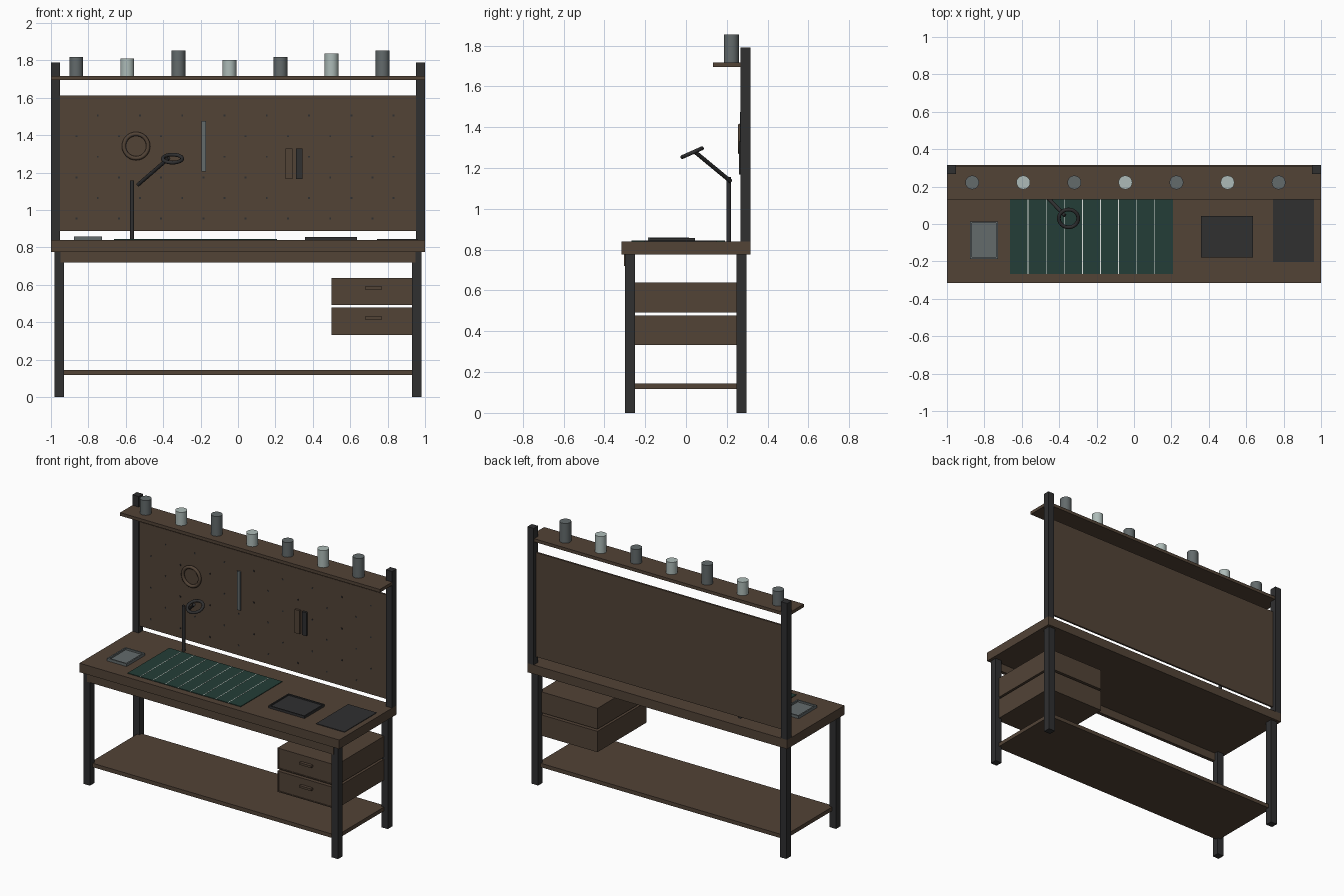
import bpy, bmesh, math
from mathutils import Vector

cube = bpy.data.objects.get("Cube")
if cube:
    bpy.data.objects.remove(cube, do_unlink=True)


def material(name, r, g, b):
    m = bpy.data.materials.new(name)
    m.use_nodes = True
    m.diffuse_color = (r, g, b, 1)
    bsdf = next(n for n in m.node_tree.nodes if n.type == 'BSDF_PRINCIPLED')
    bsdf.inputs["Base Color"].default_value = (r, g, b, 1)
    bsdf.inputs["Roughness"].default_value = 0.7
    return m


WOOD = material("walnut brown", 0.084, 0.056, 0.037)
DARK = material("charcoal", 0.029, 0.029, 0.030)
STEEL = material("steel grey", 0.125, 0.145, 0.148)
LIGHT = material("pale grey", 0.42, 0.50, 0.48)
GREEN = material("dark green", 0.017, 0.048, 0.038)
LINE = material("off white", 0.75, 0.78, 0.75)


def finish(name, bm, mat, smooth=False):
    mesh = bpy.data.meshes.new(name)
    bm.to_mesh(mesh)
    bm.free()
    mesh.materials.append(mat)
    obj = bpy.data.objects.new(name, mesh)
    bpy.context.collection.objects.link(obj)
    if smooth:
        bpy.ops.object.select_all(action='DESELECT')
        obj.select_set(True)
        bpy.context.view_layer.objects.active = obj
        bpy.ops.object.shade_smooth_by_angle(angle=math.radians(40))
    return obj


def add_box(bm, xs, ys, zs):
    verts = bmesh.ops.create_cube(bm, size=1)["verts"]
    for v in verts:
        for i, (lo, hi) in enumerate((xs, ys, zs)):
            v.co[i] = lo if v.co[i] < 0 else hi
    return verts


def box(name, xs, ys, zs, mat):
    bm = bmesh.new()
    add_box(bm, xs, ys, zs)
    return finish(name, bm, mat)


def recessed_box(name, xs, ys, zs, mat, rim, depth, direction):
    """Box whose face towards direction has a raised rim."""
    bm = bmesh.new()
    add_box(bm, xs, ys, zs)
    bm.normal_update()
    d = Vector(direction)
    face = max(bm.faces, key=lambda f: f.normal.dot(d))
    bmesh.ops.inset_region(bm, faces=[face], thickness=rim)
    ext = bmesh.ops.extrude_discrete_faces(bm, faces=[face])["faces"]
    bmesh.ops.translate(bm, verts=list(ext[0].verts), vec=-d * depth)
    return finish(name, bm, mat)


def rod(name, a, b, radius, mat, sides=16):
    a, b = Vector(a), Vector(b)
    bm = bmesh.new()
    bmesh.ops.create_cone(bm, cap_ends=True, segments=sides, radius1=radius,
                          radius2=radius, depth=(b - a).length)
    turn = (b - a).to_track_quat('Z', 'Y').to_matrix()
    bmesh.ops.rotate(bm, verts=bm.verts, matrix=turn)
    bmesh.ops.translate(bm, verts=bm.verts, vec=(a + b) / 2)
    return finish(name, bm, mat, True)


def ring(name, centre, major, minor, tilt, mat):
    bpy.ops.mesh.primitive_torus_add(
        location=centre, rotation=(math.radians(tilt), 0, 0), major_radius=major,
        minor_radius=minor, major_segments=32, minor_segments=10)
    obj = bpy.context.object
    obj.name = name
    obj.data.materials.append(mat)
    bpy.ops.object.shade_smooth()
    return obj


# Table frame
TOP = 0.84
box("table_top", (-1, 1), (-0.315, 0.315), (0.777, TOP), WOOD)
box("front_apron", (-0.95, 0.95), (-0.304, -0.28), (0.72, 0.777), WOOD)
box("lower_shelf", (-0.95, 0.95), (-0.27, 0.27), (0.118, 0.145), WOOD)
for side, s in (("left", 1), ("right", -1)):
    xs = sorted((s * 0.93, s * 0.98))
    box(side + "_front_leg", xs, (-0.30, -0.25), (0, 0.777), DARK)
    box(side + "_back_leg", xs, (0.247, 0.297), (0, 0.777), DARK)
    box(side + "_upright", sorted((s * 0.952, s)), (0.267, 0.315), (TOP, 1.79), DARK)

# Drawers with framed fronts and pulls
for name, z in (("upper", 0.493), ("lower", 0.333)):
    recessed_box(name + "_drawer", (0.5, 0.95), (-0.28, 0.26), (z, z + 0.145),
                 WOOD, 0.01, 0.004, (0, -1, 0))
    box(name + "_drawer_pull", (0.68, 0.77), (-0.297, -0.275),
        (z + 0.083, z + 0.098), WOOD)

# Pegboard with staggered rows of holes
box("pegboard", (-0.952, 0.952), (0.275, 0.288), (0.887, 1.612), WOOD)
bm = bmesh.new()
for row in range(6):
    z = 1.505 - row * 0.11
    for col in range(8):
        x = -0.75 + col * 0.226 - (row % 2) * 0.113
        add_box(bm, (x - 0.005, x + 0.005), (0.273, 0.276), (z - 0.005, z + 0.005))
finish("pegboard_holes", bm, DARK)

# Tools hung on the board
ring("hanging_coil", (-0.545, 0.265, 1.342), 0.065, 0.011, 90, WOOD)
box("steel_rule", (-0.195, -0.17), (0.265, 0.276), (1.205, 1.475), STEEL)
box("wood_handle", (0.254, 0.291), (0.26, 0.276), (1.167, 1.33), WOOD)
box("dark_handle", (0.31, 0.344), (0.26, 0.276), (1.167, 1.33), DARK)

# Upper shelf and jars
box("upper_shelf", (-1, 1), (0.132, 0.31), (1.695, 1.717), WOOD)
for i, height in enumerate((0.102, 0.093, 0.137, 0.085, 0.102, 0.119, 0.137)):
    x = -0.865 + i * 0.273
    rod("jar_%d" % (i + 1), (x, 0.222, 1.717), (x, 0.222, 1.717 + height), 0.037,
        LIGHT if i % 2 else STEEL, 20)

# Cutting mat with ruled lines
box("cutting_mat", (-0.663, 0.208), (-0.267, 0.19), (TOP, TOP + 0.004), GREEN)
bm = bmesh.new()
for i in range(1, 9):
    x = -0.663 + i * 0.871 / 9
    add_box(bm, (x - 0.002, x + 0.002), (-0.267, 0.19), (TOP + 0.003, TOP + 0.005))
finish("mat_lines", bm, LINE)

# Trays and side pad
recessed_box("parts_tray", (-0.877, -0.727), (-0.187, 0.014), (TOP, TOP + 0.019),
             STEEL, 0.014, 0.012, (0, 0, 1))
recessed_box("dark_tray", (0.358, 0.637), (-0.178, 0.043), (TOP, TOP + 0.016),
             DARK, 0.012, 0.008, (0, 0, 1))
box("side_pad", (0.743, 0.962), (-0.203, 0.15), (TOP, TOP + 0.004), DARK)

# Ring lamp
rod("lamp_post", (-0.566, 0.21, TOP), (-0.566, 0.21, 1.157), 0.011, DARK)
rod("lamp_arm", (-0.535, 0.218, 1.135), (-0.37, 0.045, 1.278), 0.01, DARK)
ring("lamp_ring", (-0.35, 0.03, 1.275), 0.052, 0.01, 24, DARK)
